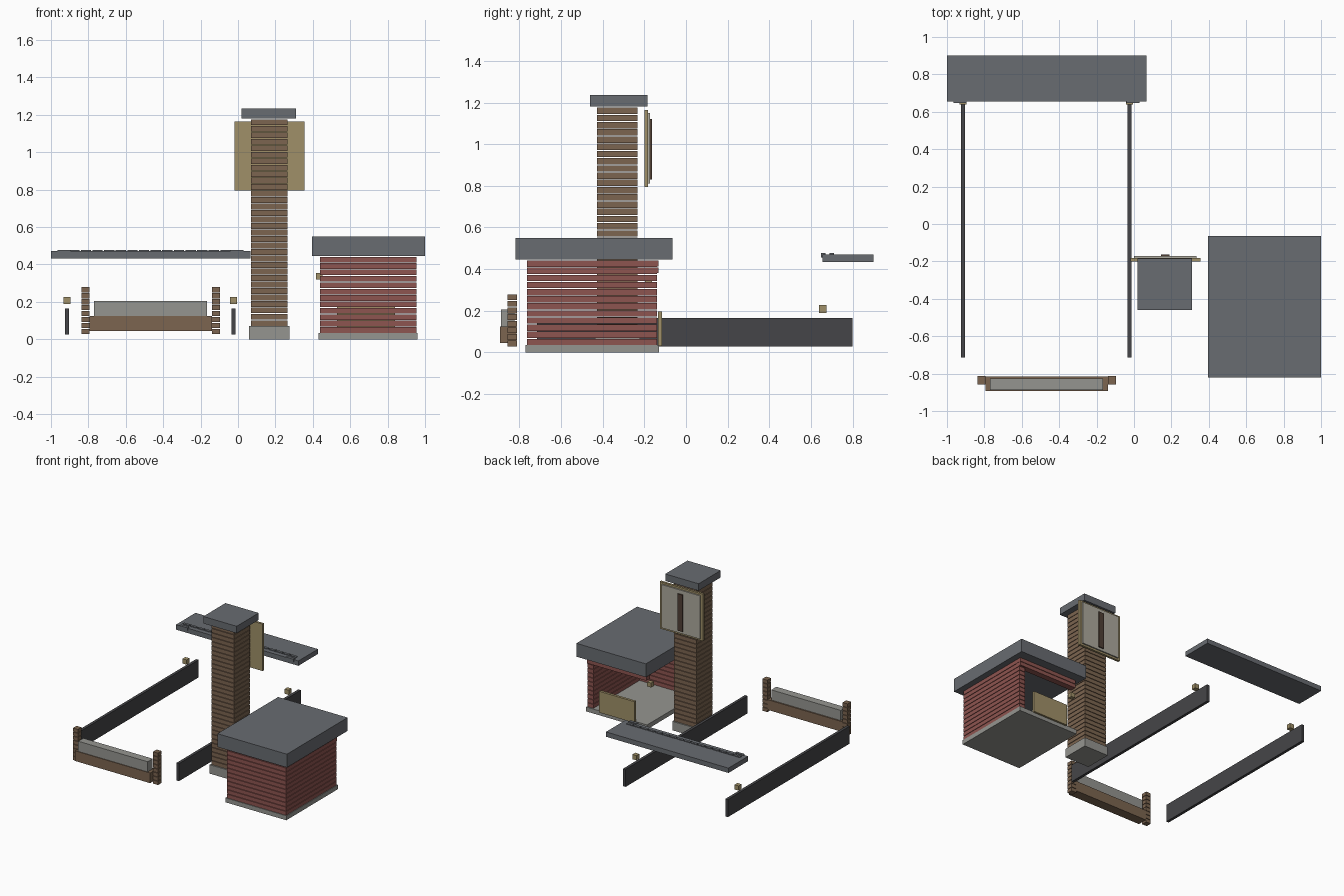
import bpy, bmesh

if "Cube" in bpy.data.objects:
    bpy.data.objects.remove(bpy.data.objects["Cube"])

def material(name, c):
    m = bpy.data.materials.new(name)
    m.diffuse_color = (*c, 1)
    m.use_nodes = True
    m.node_tree.nodes["Principled BSDF"].inputs["Base Color"].default_value = m.diffuse_color
    return m

SLATE = material("slate", (0.14, 0.15, 0.165))
CONCRETE = material("concrete", (0.30, 0.30, 0.28))
RED = material("red_brick", (0.27, 0.09, 0.08))
BROWN = material("brown_brick", (0.20, 0.13, 0.08))
TAN = material("tan", (0.35, 0.28, 0.14))
DARK = material("dark_metal", (0.06, 0.06, 0.065))
PALE = material("pale_panel", (0.42, 0.40, 0.34))
WOOD = material("dark_wood", (0.08, 0.05, 0.035))

def boxes(name, mat, *ranges):
    """One object made of boxes, each given as x0, x1, y0, y1, z0, z1."""
    bm = bmesh.new()
    for x0, x1, y0, y1, z0, z1 in ranges:
        vs = bmesh.ops.create_cube(bm, size=1)["verts"]
        for v in vs:
            v.co = (x1 if v.co.x > 0 else x0,
                    y1 if v.co.y > 0 else y0,
                    z1 if v.co.z > 0 else z0)
    me = bpy.data.meshes.new(name)
    bm.to_mesh(me)
    bm.free()
    me.materials.append(mat)
    ob = bpy.data.objects.new(name, me)
    bpy.context.collection.objects.link(ob)
    return ob

def courses(name, mat, x0, x1, y0, y1, z0, z1, n, gap=0.004):
    """Stack of thin brick courses separated by open joints."""
    p = (z1 - z0) / n
    return boxes(name, mat, *[(x0, x1, y0, y1, z0 + i * p, z0 + (i + 1) * p - gap)
                              for i in range(n)])

# Brick tower with base and cap
boxes("tower_base", CONCRETE, (0.06, 0.275, -0.438, -0.222, 0, 0.07))
courses("tower_courses", BROWN, 0.07, 0.265, -0.428, -0.232, 0.07, 1.18, 32)
boxes("tower_cap", SLATE, (0.02, 0.31, -0.46, -0.185, 1.18, 1.235))

# Board on the back of the tower
boxes("board_frame", TAN, (-0.02, 0.355, -0.2, -0.182, 0.795, 1.165))
boxes("board_panel", PALE, (0.0, 0.335, -0.182, -0.172, 0.81, 1.15))
boxes("board_strip", WOOD, (0.145, 0.19, -0.172, -0.163, 0.83, 1.12))

# Booth: floor, front wall, side wall, lintel, half door, roof
boxes("booth_floor", CONCRETE, (0.43, 0.96, -0.77, -0.13, 0, 0.035))
courses("booth_front_wall", RED, 0.438, 0.955, -0.765, -0.715, 0.035, 0.445, 12)
courses("booth_side_wall", RED, 0.905, 0.955, -0.715, -0.14, 0.035, 0.445, 12)
courses("booth_lintel", RED, 0.438, 0.955, -0.18, -0.132, 0.38, 0.445, 2)
boxes("booth_half_door", TAN, (0.53, 0.84, -0.135, -0.115, 0.03, 0.197))
boxes("booth_latch", TAN, (0.418, 0.452, -0.197, -0.163, 0.32, 0.355))
boxes("booth_roof", SLATE, (0.395, 1.0, -0.82, -0.065, 0.445, 0.55))

# Low barrier with brick posts
boxes("barrier_beam", BROWN, (-0.795, -0.14, -0.893, -0.815, 0.045, 0.125))
boxes("barrier_top", CONCRETE, (-0.77, -0.165, -0.888, -0.825, 0.125, 0.205))
for side, x in (("left", -0.838), ("right", -0.14)):
    courses(side + "_barrier_post", BROWN, x, x + 0.043, -0.857, -0.812, 0.028, 0.283, 8)

# Long side rails and their small blocks
for side, x in (("left", -0.914), ("right", -0.024)):
    boxes(side + "_rail", DARK, (x - 0.011, x + 0.011, -0.715, 0.8, 0.027, 0.165))
    boxes(side + "_rail_block", TAN, (x - 0.018, x + 0.018, 0.64, 0.676, 0.19, 0.227))

# Raised slab with a dashed row of tiles and end brackets
boxes("canopy_slab", SLATE, (-1.0, 0.067, 0.655, 0.9, 0.433, 0.471))
boxes("canopy_tiles", SLATE, *[(-0.965 + i * 0.0622, -0.965 + i * 0.0622 + 0.055,
                                0.69, 0.71, 0.465, 0.477) for i in range(16)])
boxes("canopy_brackets", SLATE, *[(x, x + 0.07, 0.648, 0.67, 0.455, 0.477)
                                  for x in (-0.965, -0.04)])
